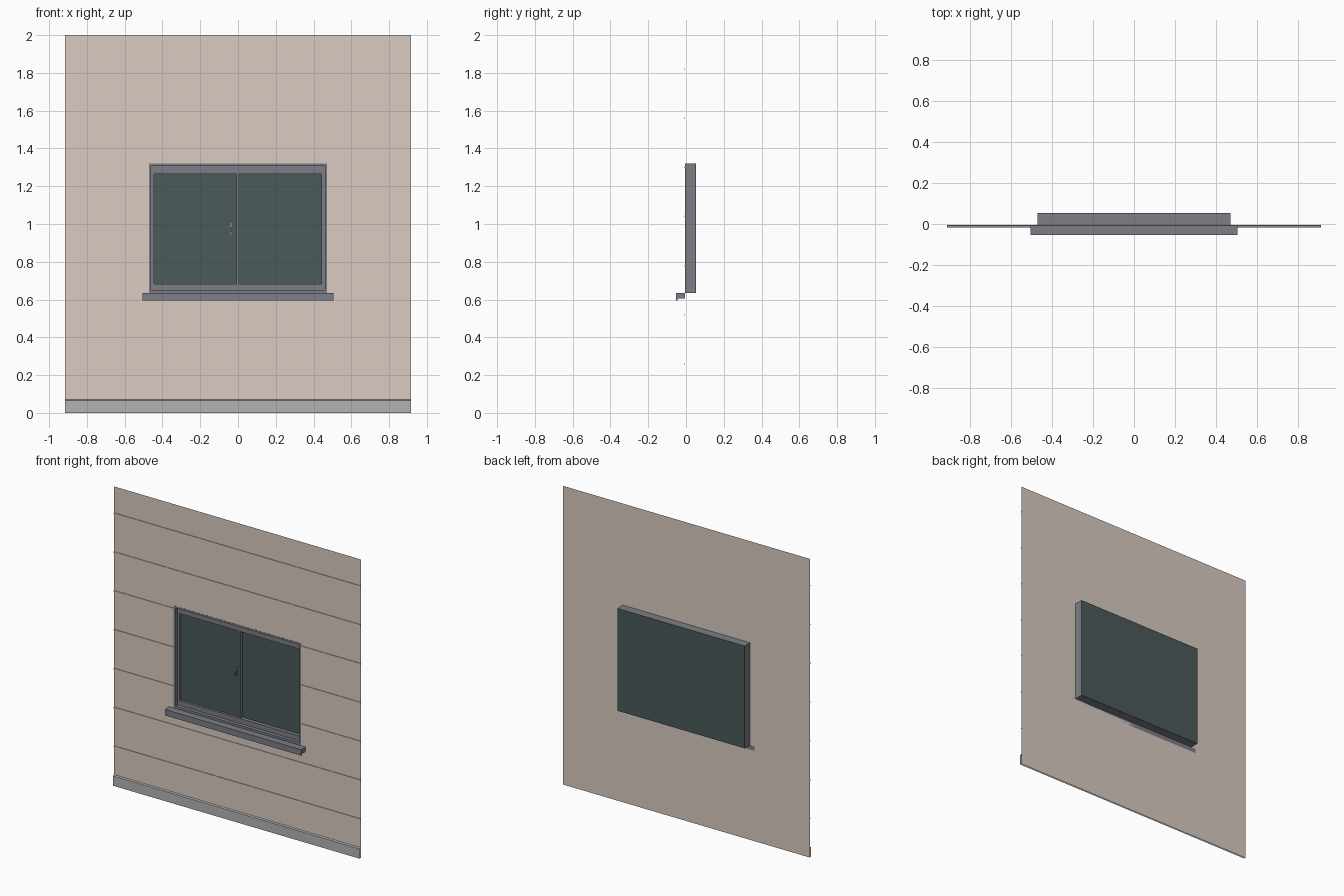
import bpy, bmesh

if "Cube" in bpy.data.objects:
    bpy.data.objects.remove(bpy.data.objects["Cube"])

def mat(name, c):
    m = bpy.data.materials.new(name)
    m.diffuse_color = (*c, 1)
    m.use_nodes = True
    m.node_tree.nodes["Principled BSDF"].inputs["Base Color"].default_value = m.diffuse_color
    return m

WALL = mat("wall_paint", (0.70, 0.60, 0.54))
BASE = mat("base_grey", (0.45, 0.45, 0.45))
FRAME = mat("frame_grey", (0.20, 0.21, 0.24))
GLASS = mat("dark_glass", (0.07, 0.10, 0.105))

def make(name, verts, faces, m, solid=True):
    me = bpy.data.meshes.new(name)
    me.from_pydata(verts, [], faces)
    if solid:
        bm = bmesh.new()
        bm.from_mesh(me)
        bmesh.ops.recalc_face_normals(bm, faces=bm.faces)
        bm.to_mesh(me)
        bm.free()
    me.materials.append(m)
    ob = bpy.data.objects.new(name, me)
    bpy.context.collection.objects.link(ob)
    return ob

def extrude_x(name, prof, x0, x1, m):
    """Solid with a (y, z) profile running along x."""
    n = len(prof)
    v = [(x, y, z) for x in (x0, x1) for y, z in prof]
    f = [(i, (i + 1) % n, n + (i + 1) % n, n + i) for i in range(n)]
    f += [tuple(range(n)), tuple(range(n, 2 * n))]
    return make(name, v, f, m)

def box(name, x0, x1, y0, y1, z0, z1, m):
    return extrude_x(name, [(y0, z0), (y1, z0), (y1, z1), (y0, z1)], x0, x1, m)

def rect(r, y):
    x0, x1, z0, z1 = r
    return [(x0, y, z0), (x1, y, z0), (x1, y, z1), (x0, y, z1)]

def ring(name, outer, inner, y0, y1, m):
    """Rectangular frame between two rectangles, from y0 to y1."""
    v = rect(outer, y0) + rect(inner, y0) + rect(inner, y1) + rect(outer, y1)
    f = []
    for a in range(4):
        b = (a + 1) % 4
        for k in range(4):
            p, q = 4 * k, 4 * ((k + 1) % 4)
            f.append((p + a, p + b, q + b, q + a))
    return make(name, v, f, m)

W, WY = 0.915, -0.005
OPEN = (-0.472, 0.472, 0.635, 1.32)

# wall sheet with the window opening
make("wall", rect((-W, W, 0, 2), WY) + rect(OPEN, WY),
     [(a, (a + 1) % 4, 4 + (a + 1) % 4, 4 + a) for a in range(4)], WALL, False)

# thin horizontal siding lines, split where they meet the window
for i in range(1, 8):
    z = 0.26 * i
    spans = [(-W, W)]
    if OPEN[2] < z < OPEN[3]:
        spans = [(-W, OPEN[0]), (OPEN[1], W)]
    for x0, x1 in spans:
        box("siding_line", x0, x1, WY - 0.004, WY, z - 0.004, z + 0.004, WALL)

# open-ended base strip: front and top
make("base_strip", [(x, y, z) for y, z in ((-0.016, 0), (-0.016, 0.066), (WY, 0.07))
                    for x in (-W, W)],
     [(0, 1, 3, 2), (2, 3, 5, 4)], BASE, False)

# window casing, recessed inner frame and back panel
inner = (-0.46, 0.46, 0.65, 1.308)
sash = (-0.445, 0.442, 0.682, 1.265)
ring("window_casing", OPEN, inner, -0.006, 0.051, FRAME)
ring("window_frame", inner, sash, 0.018, 0.050, FRAME)
box("back_glass", OPEN[0], OPEN[1], 0.050, 0.053, OPEN[2], OPEN[3], GLASS)

# two panes, the left one nearer the front, and the meeting stile
box("left_pane", sash[0], -0.008, 0.034, 0.038, sash[2], sash[3], GLASS)
box("right_pane", 0.004, sash[1], 0.043, 0.047, sash[2], sash[3], GLASS)
box("meeting_stile", -0.008, 0.004, 0.023, 0.050, sash[2], sash[3], FRAME)

# handle
box("handle_plate", -0.042, -0.031, 0.028, 0.034, 0.945, 1.005, FRAME)
box("handle_grip", -0.039, -0.034, 0.020, 0.028, 0.955, 0.985, FRAME)

# sill with a drip edge
extrude_x("sill", [(WY, 0.605), (-0.044, 0.605), (-0.044, 0.595), (-0.053, 0.595),
                   (-0.053, 0.635), (WY, 0.635)], -0.505, 0.505, FRAME)
